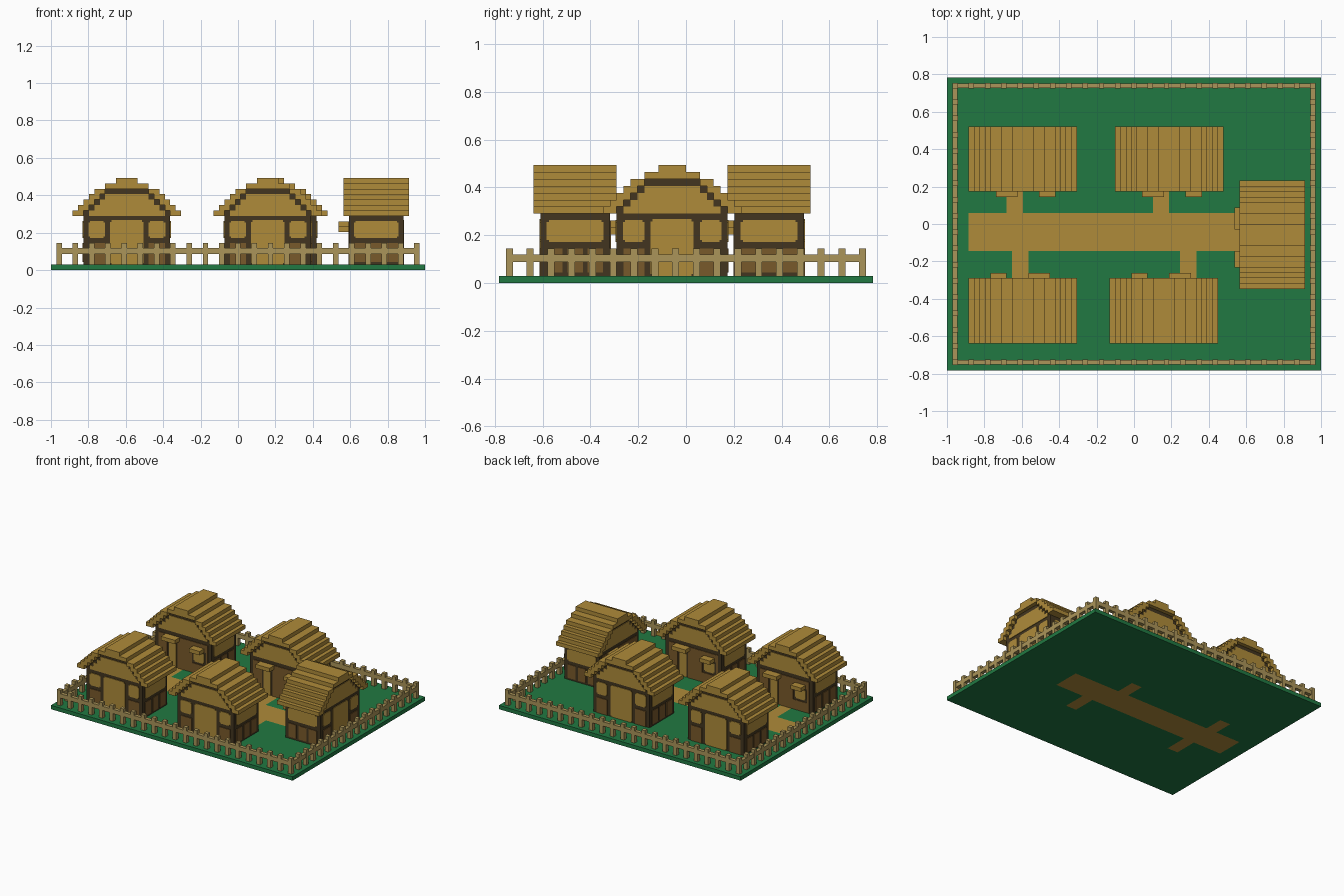
import bpy, bmesh, math
from mathutils import Matrix, Vector

if "Cube" in bpy.data.objects:
    bpy.data.objects.remove(bpy.data.objects["Cube"])

V = 2 / 69          # one block of the grid everything sits on
T = 0.15            # thickness of wall plates, in blocks


def material(name, rgb):
    m = bpy.data.materials.new(name)
    m.diffuse_color = (*rgb, 1)
    m.use_nodes = True
    m.node_tree.nodes["Principled BSDF"].inputs["Base Color"].default_value = m.diffuse_color
    return m


GREEN = material("grass green", (0.015, 0.19, 0.054))
TAN = material("straw tan", (0.43, 0.26, 0.042))
DARK = material("dark timber", (0.055, 0.036, 0.014))
BROWN = material("brown plank", (0.19, 0.10, 0.024))
PALE = material("pale fence wood", (0.41, 0.30, 0.10))


def finish(name, bm, mats, matrix=Matrix()):
    me = bpy.data.meshes.new(name)
    bm.to_mesh(me)
    bm.free()
    for m in mats:
        me.materials.append(m)
    ob = bpy.data.objects.new(name, me)
    ob.matrix_world = matrix
    bpy.context.collection.objects.link(ob)
    return ob


def boxes(name, items, mat, matrix=Matrix()):
    """One object from boxes given as (x0, x1, y0, y1, z0, z1) in blocks."""
    bm = bmesh.new()
    for x0, x1, y0, y1, z0, z1 in items:
        c = Vector((x0 + x1, y0 + y1, z0 + z1)) * V / 2
        s = Matrix.Diagonal(((x1 - x0) * V, (y1 - y0) * V, (z1 - z0) * V, 1))
        bmesh.ops.create_cube(bm, size=1, matrix=Matrix.Translation(c) @ s)
    return finish(name, bm, [mat], matrix)


# Ground slab: grid of blocks, path cells coloured by rule
PATHS = [(4, 54, 22, 29), (11, 14, 29, 34), (38, 41, 29, 34),
         (12, 15, 16, 22), (43, 46, 16, 22)]
bm = bmesh.new()
verts = [[bm.verts.new(((i - 34.5) * V, (j - 27) * V, 0)) for j in range(55)]
         for i in range(70)]
for i in range(69):
    for j in range(54):
        f = bm.faces.new((verts[i][j], verts[i + 1][j],
                          verts[i + 1][j + 1], verts[i][j + 1]))
        f.material_index = int(any(a <= i < b and c <= j < d
                                   for a, b, c, d in PATHS))
ext = bmesh.ops.extrude_face_region(bm, geom=bm.faces[:], use_keep_orig=True)
bmesh.ops.translate(bm, vec=(0, 0, V),
                    verts=[g for g in ext["geom"] if isinstance(g, bmesh.types.BMVert)])
bmesh.ops.recalc_face_normals(bm, faces=bm.faces[:])
finish("ground_with_path", bm, [GREEN, TAN])

# Fence: posts every three blocks and one rail on each side
posts, rails = [], []
for s in (-1, 1):
    y0, x0 = s * 25.5 - 0.5, s * 33 - 0.5
    posts += [(x - 33.5, x - 32.5, y0, y0 + 1, 1, 5) for x in range(0, 67, 3)]
    posts += [(x0, x0 + 1, y - 26, y - 25, 1, 5) for y in range(3, 49, 3)]
    rails.append((-33.5, 33.5, y0 + 0.04, y0 + 0.96, 3, 4.1))
    rails.append((x0 + 0.04, x0 + 0.96, -26, 26, 3, 4.1))
boxes("fence_posts", posts, PALE)
boxes("fence_rails", rails, PALE)


def notched(a0, a1, z0, z1, n=0.3):
    """Panel outline with small stepped corners."""
    return [(a0, a1, z0 + n, z1 - n), (a0 + n, a1 - n, z0, z0 + n),
            (a0 + n, a1 - n, z1 - n, z1)]


ROOF = [10, 9, 8, 7, 6, 4, 2]      # half width of each roof course, bottom to top


def house(label, cx, cy, angle):
    """House in local blocks: front at -y, gables at both y ends."""
    m = Matrix.Translation((cx * V, cy * V, 0)) @ Matrix.Rotation(angle, 4, "Z")

    # Dark timber core with stepped gable
    core = [(-8, 8, -5, 5, 1, 10)]
    core += [(-h, h, -5, 5, z, z + 1)
             for z, h in zip(range(10, 15), (8, 7, 6, 5, 4))]
    boxes(label + "_timber_frame", core, DARK, m)

    # Stepped roof planks
    planks = []
    for k, h in enumerate(ROOF):
        z = 10 + k
        if k >= 5:
            planks.append((-h, h, -6, 6, z, z + 1))
        else:
            planks += [(h - 2, h, -6, 6, z, z + 1), (-h, 2 - h, -6, 6, z, z + 1)]
    boxes(label + "_roof_planks", planks, TAN, m)

    # Gable infill on both ends
    infill = []
    for z, h in zip(range(10, 14), (7, 6, 5, 4)):
        infill += [(-h, h, -5 - T, -5, z, z + 1), (-h, h, 5, 5 + T, z, z + 1)]
    boxes(label + "_gable_infill", infill, TAN, m)

    # Back wall: tall centre panel, two windows, low boards
    tan, low = [], []
    for a0, a1, z0, z1 in (notched(-3.1, 3.1, 1, 9.2) + notched(4, 7.1, 5.9, 9.1)
                           + notched(-7.1, -4, 5.9, 9.1)):
        tan.append((a0, a1, 5, 5 + T, z0, z1))
    for a0 in (-7, 4):
        low.append((a0, a0 + 3, 5, 5 + T, 1, 5))

    # Side walls: wide window above three boards
    for s in (-1, 1):
        x0, x1 = sorted((s * 8, s * (8 + T)))
        tan += [(x0, x1, a, b, c, d) for a, b, c, d in notched(-4.1, 4.1, 5.9, 9.1)]
        low += [(x0, x1, y, y + 2.2, 1.5, 5) for y in (-4, -1.1, 1.8)]

    # Front wall: boards with a door and a small window
    low += [(-7, -4.5, -5 - T, -5, 1, 9), (-1.5, 2.5, -5 - T, -5, 1, 9),
            (2.5, 7, -5 - T, -5, 1, 3.5), (6.5, 7, -5 - T, -5, 3.5, 9),
            (-4.5, -1.5, -5 - T, -5, 7.5, 9), (2.5, 6.5, -5 - T, -5, 7, 9)]
    tan += [(-4, -2, -5 - T, -5, 1, 7)]
    tan += [(a, b, -5 - T, -5, c, d) for a, b, c, d in notched(3, 6, 4, 6.8)]
    boxes(label + "_tan_panels", tan, TAN, m)
    boxes(label + "_lower_boards", low, BROWN, m)

    # Awnings over door and window
    boxes(label + "_awnings", [(-5, -1, -7, -5, 8, 9), (3, 6, -7, -5, 7, 8)], TAN, m)


house("back_left_house", 14 - 34.5, 39 - 27, 0)
house("back_middle_house", 41 - 34.5, 39 - 27, 0)
house("front_left_house", 14 - 34.5, 11 - 27, math.pi)
house("front_middle_house", 40 - 34.5, 11 - 27, math.pi)
house("right_house", 60 - 34.5, 25 - 27, -math.pi / 2)
